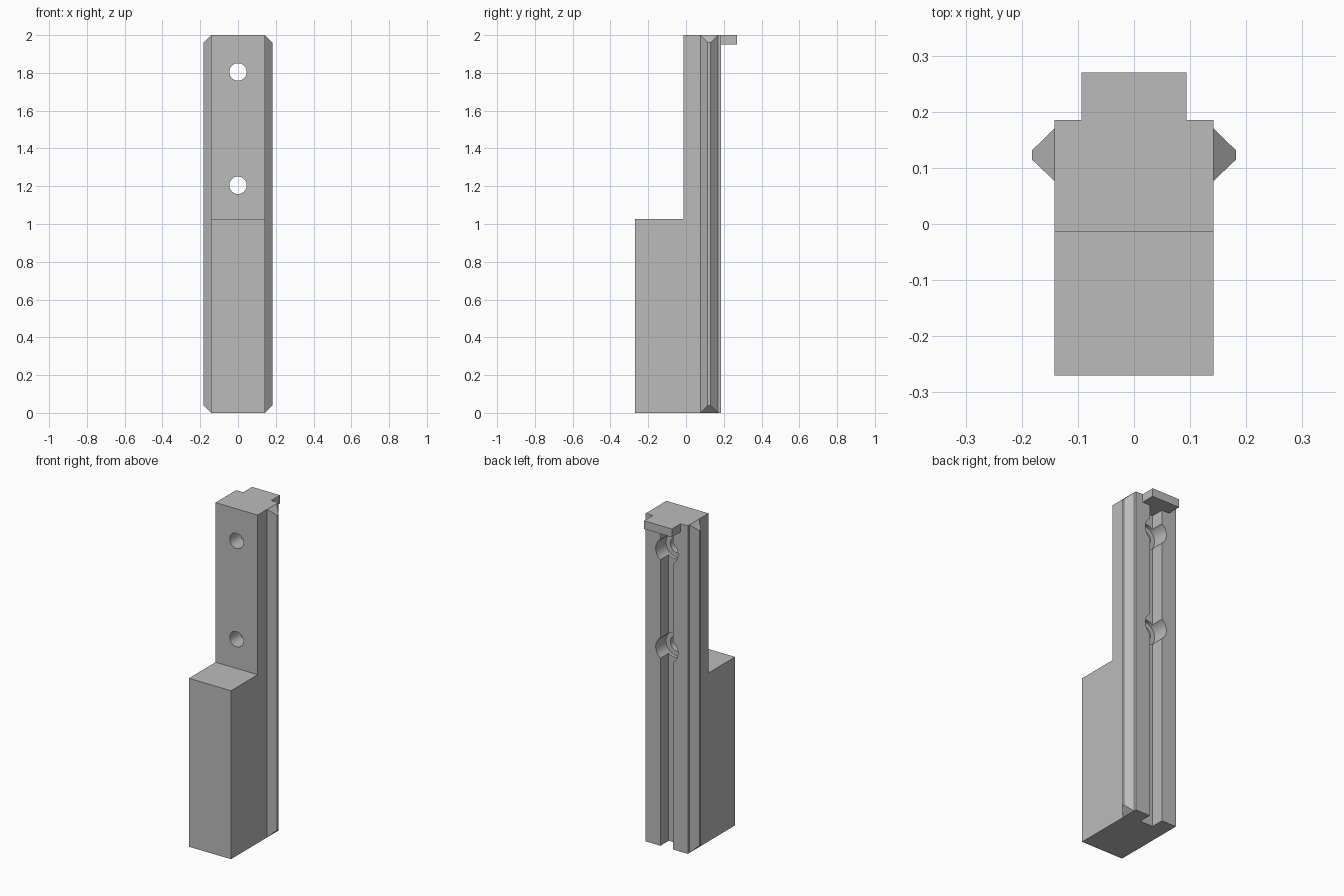
import bpy
import bmesh
from math import radians
from mathutils import Matrix, Vector

cube = bpy.data.objects.get("Cube")
if cube:
    bpy.data.objects.remove(cube)

grey = bpy.data.materials.new("plain grey")
grey.use_nodes = True
colour = (0.5, 0.5, 0.5, 1)
grey.diffuse_color = colour
grey.node_tree.nodes["Principled BSDF"].inputs["Base Color"].default_value = colour

HALF = 0.142    # half width of the body
BACK = 0.185    # y of the back face
FRONT = -0.27   # y of the lower block's front face
TOP = 2.0


def make_object(name, bm):
    bmesh.ops.recalc_face_normals(bm, faces=bm.faces)
    mesh = bpy.data.meshes.new(name)
    bm.to_mesh(mesh)
    bm.free()
    mesh.materials.append(grey)
    obj = bpy.data.objects.new(name, mesh)
    bpy.context.collection.objects.link(obj)
    return obj


def box(name, low, high):
    low, high = Vector(low), Vector(high)
    bm = bmesh.new()
    place = Matrix.Translation((low + high) / 2) @ Matrix.Diagonal((*(high - low), 1))
    bmesh.ops.create_cube(bm, size=1, matrix=place)
    return make_object(name, bm)


def rod(name, radius, y0, y1, z):
    bm = bmesh.new()
    place = Matrix.Translation((0, (y0 + y1) / 2, z)) @ Matrix.Rotation(radians(90), 4, "X")
    bmesh.ops.create_cone(bm, cap_ends=True, segments=48, radius1=radius,
                          radius2=radius, depth=y1 - y0, matrix=place)
    return make_object(name, bm)


def cut(obj, cutter):
    cutter.hide_render = True
    cutter.hide_set(True)
    mod = obj.modifiers.new(cutter.name, "BOOLEAN")
    mod.operation = "DIFFERENCE"
    mod.solver = "EXACT"
    mod.object = cutter


# Stepped body: side profile extruded across the width
profile = [(FRONT, 0), (BACK, 0), (BACK, TOP), (-0.014, TOP), (-0.014, 1.027), (FRONT, 1.027)]
bm = bmesh.new()
side = bm.faces.new([bm.verts.new((-HALF, y, z)) for y, z in profile])
swept = bmesh.ops.extrude_face_region(bm, geom=[side])["geom"]
bmesh.ops.translate(bm, vec=(2 * HALF, 0, 0),
                    verts=[v for v in swept if isinstance(v, bmesh.types.BMVert)])
body = make_object("body", bm)

# Groove up the back, stopping below the top cap
cut(body, box("groove_cutter", (-0.043, BACK - 0.08, -0.1), (0.043, BACK + 0.1, 1.95)))

# Counterbored screw holes
for label, z in (("lower", 1.205), ("upper", 1.805)):
    cut(body, rod(label + "_hole_cutter", 0.046, -0.1, 0.3, z))
    cut(body, rod(label + "_counterbore_cutter", 0.075, BACK - 0.1, 0.3, z))

# Bake the cuts, then smooth only the round walls
bpy.context.view_layer.update()
cut_mesh = bpy.data.meshes.new_from_object(
    body.evaluated_get(bpy.context.evaluated_depsgraph_get()))
body.modifiers.clear()
body.data = cut_mesh
for obj in [o for o in bpy.data.objects if o.name.endswith("_cutter")]:
    bpy.data.objects.remove(obj)
bpy.ops.object.select_all(action="DESELECT")
body.select_set(True)
bpy.context.view_layer.objects.active = body
bpy.ops.object.shade_smooth_by_angle(angle=radians(30))

# Tab on the top of the back
box("top_tab", (-0.094, BACK, 1.95), (0.094, 0.27, TOP))

# Side rails with bevelled edges and ends
for name, sign in (("left_rail", 1), ("right_rail", -1)):
    bm = bmesh.new()
    rings = []
    for x, y0, y1, inset in ((HALF, 0.077, 0.17, 0), (0.182, 0.115, 0.131, 0.04)):
        corners = ((y0, inset), (y1, inset), (y1, TOP - inset), (y0, TOP - inset))
        rings.append([bm.verts.new((sign * x, y, z)) for y, z in corners])
        bm.faces.new(rings[-1])
    inner, outer = rings
    for i in range(4):
        j = (i + 1) % 4
        bm.faces.new((inner[i], inner[j], outer[j], outer[i]))
    make_object(name, bm)
